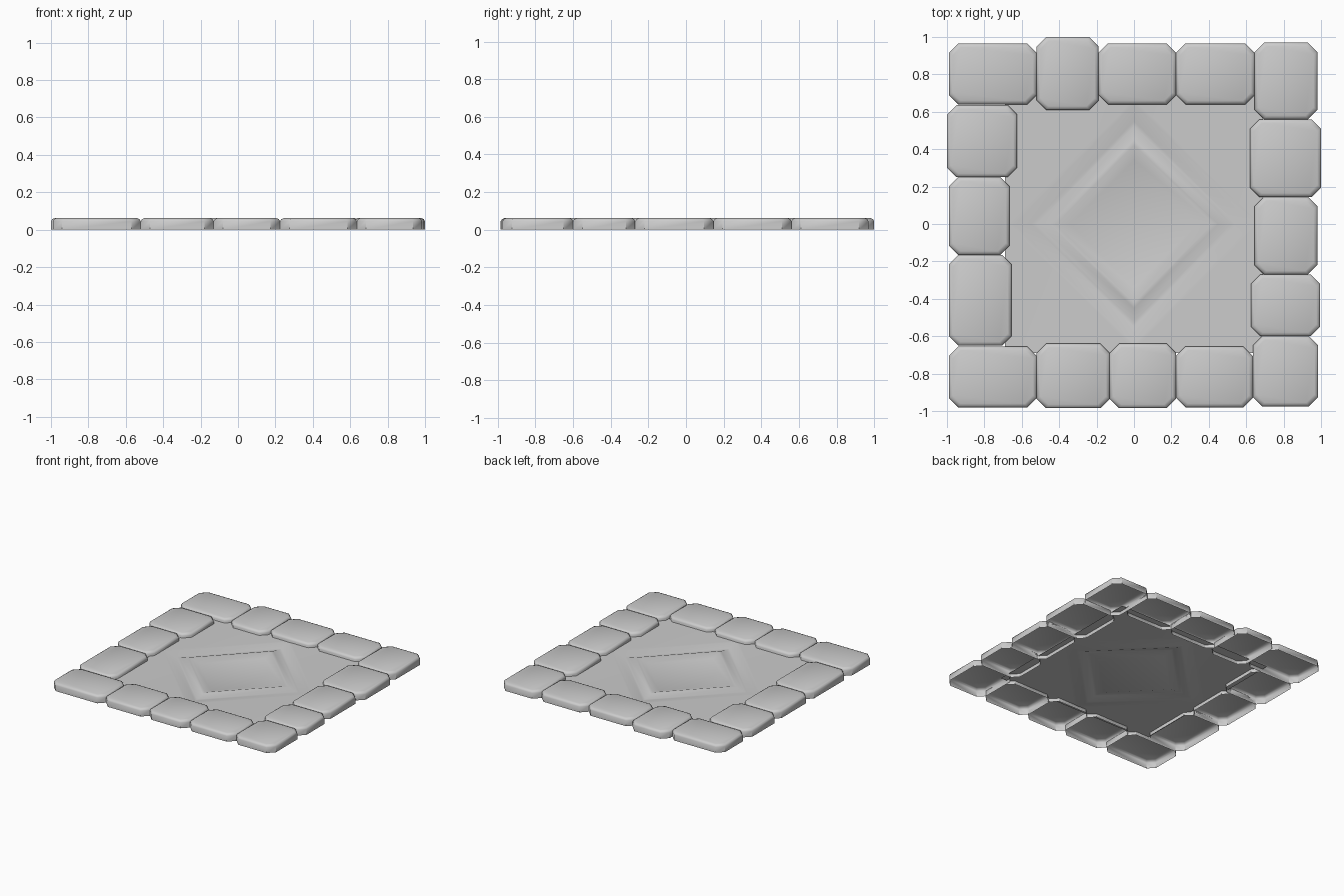
import bpy, bmesh
from math import radians

cube = bpy.data.objects.get("Cube")
if cube:
    bpy.data.objects.remove(cube, do_unlink=True)

stone_grey = bpy.data.materials.new("stone grey")
stone_grey.use_nodes = True
colour = (0.6, 0.6, 0.6, 1)
stone_grey.diffuse_color = colour
stone_grey.node_tree.nodes["Principled BSDF"].inputs["Base Color"].default_value = colour


def finish(bm, name, angle):
    """Turn a bmesh into a shaded object."""
    mesh = bpy.data.meshes.new(name)
    bm.to_mesh(mesh)
    bm.free()
    mesh.materials.append(stone_grey)
    obj = bpy.data.objects.new(name, mesh)
    bpy.context.collection.objects.link(obj)
    bpy.ops.object.select_all(action='DESELECT')
    obj.select_set(True)
    bpy.context.view_layer.objects.active = obj
    bpy.ops.object.shade_smooth_by_angle(angle=radians(angle))


def bridge(bm, a, b):
    """Join two closed rings of equal length with quads."""
    n = len(a)
    for i in range(n):
        j = (i + 1) % n
        bm.faces.new((a[i], a[j], b[j], b[i]))


def stone(name, x0, x1, y0, y1, cut=0.05):
    """Hollow paving stone: clipped corners, rounded top rim, open underside."""
    bm = bmesh.new()
    rings = []
    for inset, z in ((0, 0), (0, 0.045), (0.006, 0.056), (0.02, 0.062)):
        a, b, c, d = x0 + inset, x1 - inset, y0 + inset, y1 - inset
        k = cut - inset * 0.3
        outline = ((a + k, c), (b - k, c), (b, c + k), (b, d - k),
                   (b - k, d), (a + k, d), (a, d - k), (a, c + k))
        rings.append([bm.verts.new((x, y, z)) for x, y in outline])
    for low, high in zip(rings, rings[1:]):
        bridge(bm, low, high)
    bm.faces.new(rings[-1])
    finish(bm, name, 40)


# Border stones, as x0, x1, y0, y1
borders = {
    "back_stone": ((-0.99, -0.52, 0.64, 0.965), (-0.52, -0.19, 0.61, 1.0),
                   (-0.19, 0.225, 0.64, 0.965), (0.225, 0.645, 0.64, 0.965),
                   (0.645, 0.98, 0.56, 0.97)),
    "left_stone": ((0.62, 1.0, 0.145, 0.56), (0.645, 0.98, -0.27, 0.145),
                   (0.625, 0.995, -0.6, -0.27)),
    "front_stone": ((-0.99, -0.52, -0.98, -0.655), (-0.52, -0.13, -0.985, -0.64),
                    (-0.13, 0.225, -0.985, -0.64), (0.225, 0.635, -0.98, -0.655),
                    (0.635, 0.985, -0.975, -0.6)),
    "right_stone": ((-1.0, -0.625, 0.25, 0.635), (-0.99, -0.665, -0.165, 0.25),
                    (-0.99, -0.655, -0.65, -0.165)),
}
for side, boxes in borders.items():
    for number, box in enumerate(boxes, 1):
        stone(f"{side}_{number}", *box)

# Centre slab: square floor with a diamond groove, a ridge and a sunken middle
bm = bmesh.new()
floor_z, half = 0.028, 0.69
profile = ((0.67, floor_z), (0.64, floor_z - 0.002), (0.55, 0.009), (0.52, 0.009),
           (0.45, floor_z), (0.42, floor_z), (0.34, 0.009))
rings = [[bm.verts.new((x * r, y * r, z)) for x, y in ((1, 0), (0, 1), (-1, 0), (0, -1))]
         for r, z in profile]
for outer, inner in zip(rings, rings[1:]):
    bridge(bm, outer, inner)
bm.faces.new(rings[-1])
corners = [bm.verts.new((x * half, y * half, floor_z))
           for x, y in ((1, 1), (-1, 1), (-1, -1), (1, -1))]
for i in range(4):
    j = (i + 1) % 4
    bm.faces.new((rings[0][i], corners[i], rings[0][j]))
    bm.faces.new((corners[i], corners[j], rings[0][j]))
finish(bm, "centre_slab", 35)
